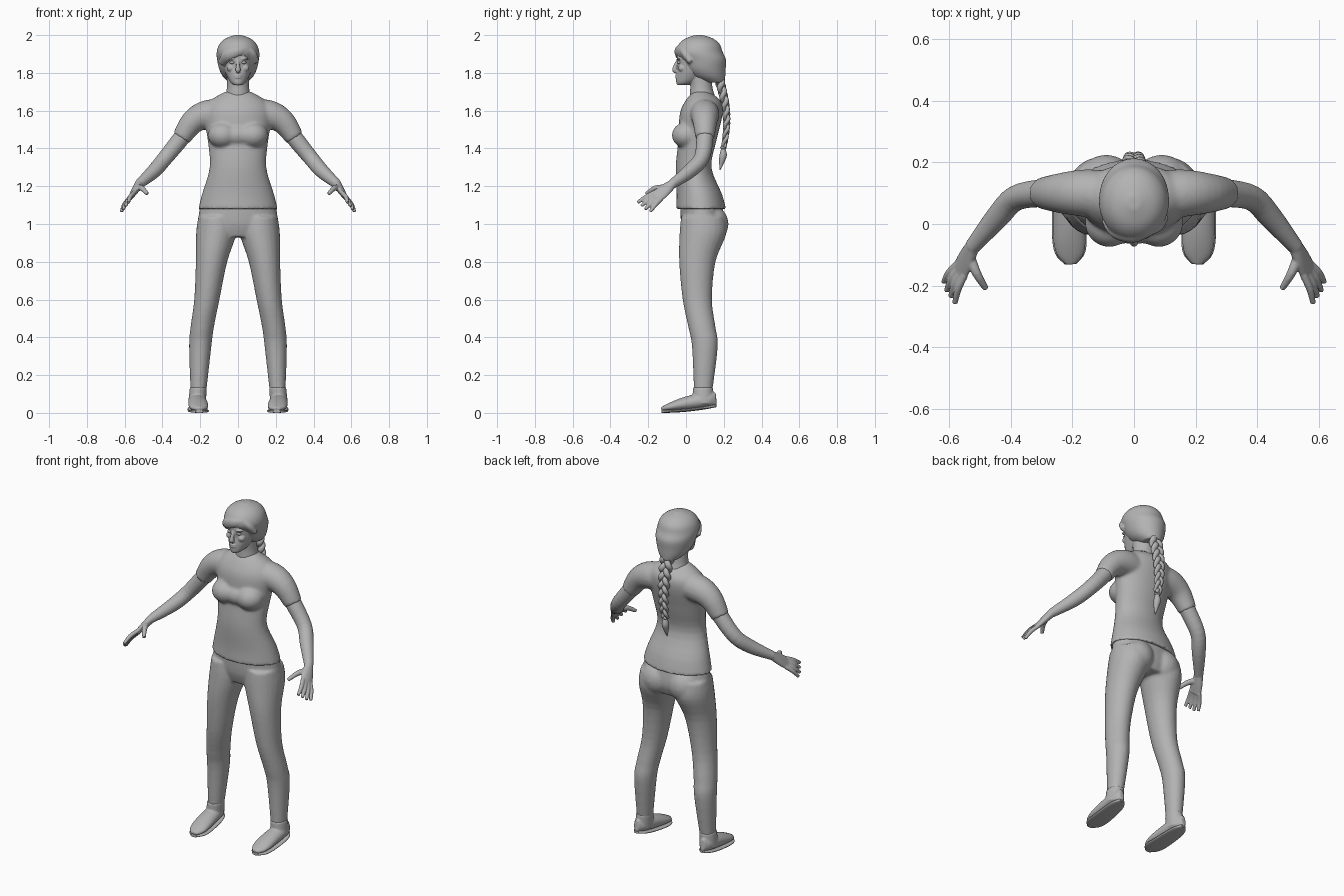
import bpy, bmesh, math
from mathutils import Vector, Matrix

default_cube = bpy.data.objects.get("Cube")
if default_cube:
    bpy.data.objects.remove(default_cube)

COLOUR = (.45, .45, .45, 1)
grey = bpy.data.materials.new("plain grey")
grey.use_nodes = True
grey.diffuse_color = COLOUR
grey.node_tree.nodes["Principled BSDF"].inputs["Base Color"].default_value = COLOUR

SIDES = {"left": 1, "right": -1}
UPWARD = Vector((0, 0, 1))
BACKWARD = Vector((0, 1, 0))


def spline(points, steps):
    """Smooth curve through points of any dimension."""
    curve = []
    last = len(points) - 1
    for i in range(last):
        before, start, end, after = (points[min(max(i + k, 0), last)] for k in (-1, 0, 1, 2))
        for j in range(steps):
            t = j / steps
            curve.append([q + t / 2 * (r - p + t * (2 * p - 5 * q + 4 * r - s + t * (3 * (q - r) + s - p)))
                          for p, q, r, s in zip(before, start, end, after)])
    return curve + [list(points[-1])]


def tube(bm, points, depth=1, up=None, side=1, segments=24, steps=4, power=1):
    """Loft through (x, y, z, half width[, half depth]); rings stay level unless up is given."""
    path = spline(points, steps)
    centres = [Vector((p[0] * side, p[1], p[2])) for p in path]
    rings = []
    for i, p in enumerate(path):
        half_depth = p[4] if len(p) > 4 else p[3] * depth
        across, along = Vector((1, 0, 0)), BACKWARD
        if up:
            ahead = centres[min(i + 1, len(path) - 1)]
            tangent = (ahead - centres[max(i - 1, 0)]).normalized()
            reference = Vector((up[0] * side, up[1], up[2]))
            along = (reference - tangent * reference.dot(tangent)).normalized()
            across = tangent.cross(along)
        ring = []
        for k in range(segments):
            angle = math.tau * k / segments
            c, s = (math.copysign(abs(f(angle)) ** power, f(angle)) for f in (math.cos, math.sin))
            ring.append(bm.verts.new(centres[i] + across * c * p[3] + along * s * half_depth))
        rings.append(ring)
    for lower, upper in zip(rings, rings[1:]):
        for k in range(segments):
            nxt = (k + 1) % segments
            bm.faces.new((lower[k], lower[nxt], upper[nxt], upper[k]))
    bm.faces.new(rings[0])
    bm.faces.new(rings[-1])


def blob(bm, centre, radii):
    matrix = Matrix.Translation(centre) @ Matrix.Diagonal((*radii, 1))
    bmesh.ops.create_uvsphere(bm, u_segments=24, v_segments=14, radius=1, matrix=matrix)


def blob_pair(bm, centre, radii):
    for side in SIDES.values():
        blob(bm, (centre[0] * side, centre[1], centre[2]), radii)


def finish(bm, name, voxel=0, smoothing=0):
    """Turn a bmesh into an object, optionally fused into one skin."""
    bmesh.ops.recalc_face_normals(bm, faces=bm.faces)
    for face in bm.faces:
        face.smooth = len(face.verts) < 5
    mesh = bpy.data.meshes.new(name)
    bm.to_mesh(mesh)
    bm.free()
    mesh.materials.append(grey)
    part = bpy.data.objects.new(name, mesh)
    bpy.context.collection.objects.link(part)
    if voxel:
        fuse = part.modifiers.new("fuse", "REMESH")
        fuse.mode = "VOXEL"
        fuse.voxel_size = voxel
        fuse.use_smooth_shade = True
        soften = part.modifiers.new("soften", "SMOOTH")
        soften.iterations = smoothing


# Shirt: torso, bust and short sleeves
bm = bmesh.new()
tube(bm, [(0, .08, 1.08, .21), (0, .07, 1.16, .19), (0, .04, 1.3, .15), (0, .06, 1.44, .16),
          (0, .08, 1.58, .18), (0, .09, 1.65, .15), (0, .08, 1.7, .07)], depth=.63, segments=40)
blob(bm, (0, 0, 1.47), (.12, .065, .06))
blob_pair(bm, (.08, .005, 1.47), (.08, .08, .07))
for side in SIDES.values():
    tube(bm, [(.04, .09, 1.58, .08), (.16, .1, 1.58, .077), (.24, .1, 1.54, .065), (.3, .1, 1.455, .05)],
         up=BACKWARD, side=side)
finish(bm, "shirt", .008, 8)

# Trousers: pelvis, seat and legs
bm = bmesh.new()
tube(bm, [(0, .08, 1.1, .2), (0, .09, 1, .21), (0, .09, .93, .17)], depth=.55, segments=40)
blob_pair(bm, (.09, .13, 1), (.095, .095, .1))
for side in SIDES.values():
    tube(bm, [(.11, .09, 1.04, .1), (.115, .09, .95, .107), (.14, .06, .8, .083), (.165, .06, .6, .067),
              (.19, .085, .45, .062), (.2, .1, .35, .059), (.21, .09, .1, .041)], depth=1.16, side=side)
finish(bm, "trousers", .008, 6)

# Arms and hands, the fingers fanned from the knuckles
palm_normal = Vector((.8, 0, .6))
spread = Vector((-.45, -.66, .6))
wrist = Vector((.525, -.075, 1.21))
knuckles = Vector((.565, -.155, 1.145))
reach = knuckles - wrist
for word, side in SIDES.items():
    bm = bmesh.new()
    tube(bm, [(.24, .1, 1.535, .044), (.3, .1, 1.455, .045), (.385, .083, 1.35, .041),
              (.445, .02, 1.28, .038), (*wrist, .025)], up=palm_normal, side=side)
    tube(bm, [(*wrist, .025, .023), (*wrist.lerp(knuckles, .5), .036, .019), (*knuckles, .039, .013)],
         up=palm_normal, side=side)
    for finger in range(4):
        offset = spread * (finger - 1.5)
        base = knuckles + offset * .018 - reach * .1
        tip = knuckles + offset * .03 + reach * (.8 if finger == 0 else .9)
        middle = base.lerp(tip, .5) + palm_normal * .007
        tube(bm, [(*base, .012), (*middle, .012), (*tip, .009)], up=palm_normal, side=side, segments=12)
    tube(bm, [(.535, -.1, 1.19, .018), (.51, -.16, 1.19, .015), (.48, -.21, 1.16, .01)],
         up=palm_normal, side=side, segments=12)
    finish(bm, word + "_arm", .004, 3)

# Head and neck with nose, lips, brows and cheeks
bm = bmesh.new()
tube(bm, [(0, .1, 1.62, .08), (0, .085, 1.69, .064), (0, .08, 1.74, .058), (0, .07, 1.82, .058)])
tube(bm, [(0, -.02, 1.735, .02), (0, 0, 1.75, .04), (0, .03, 1.79, .062), (0, .055, 1.83, .077),
          (0, .055, 1.88, .08), (0, .06, 1.93, .078), (0, .07, 1.97, .05)], depth=1.3, segments=32)
tube(bm, [(0, -.04, 1.87, .009), (0, -.055, 1.84, .01), (0, -.06, 1.815, .014), (0, -.05, 1.808, .01)],
     up=BACKWARD, segments=12)
for lip in (1.786, 1.775):
    blob(bm, (0, -.047, lip), (.02, .011, .005))
blob(bm, (0, -.035, 1.748), (.02, .016, .013))
blob_pair(bm, (.03, -.036, 1.875), (.025, .014, .007))
blob_pair(bm, (.038, -.02, 1.825), (.022, .022, .02))
finish(bm, "head", .004, 3)

bm = bmesh.new()
blob_pair(bm, (.03, -.035, 1.855), (.014, .013, .008))
finish(bm, "eyes")

# Hair: cap with a swept fringe
bm = bmesh.new()
tube(bm, [(0, .15, 1.75, .05), (0, .12, 1.78, .08), (0, .1, 1.82, .1), (0, .09, 1.87, .111),
          (0, .07, 1.91, .113), (0, .07, 1.95, .1), (0, .07, 1.98, .07), (0, .07, 2, .02)],
     depth=1.1, segments=40)
tube(bm, [(.05, -.03, 1.93, .015), (0, -.045, 1.915, .026), (-.055, -.03, 1.89, .03),
          (-.09, .015, 1.85, .02)], depth=.6, up=BACKWARD)
tube(bm, [(.045, -.03, 1.93, .012), (.075, -.01, 1.9, .022), (.095, .025, 1.855, .02)],
     depth=.7, up=BACKWARD)
finish(bm, "hair", .006, 5)

# Braid: three woven strands, tie and tuft
bm = bmesh.new()
COUNT = 60
for strand in range(3):
    points = []
    for i in range(COUNT + 1):
        f = i / COUNT
        turn = math.tau * (2.5 * f + strand / 3)
        size = 1 - .45 * f
        points.append((.026 * size * math.sin(turn),
                       .175 + .04 * math.sin(2.5 * f) + .012 * size * math.sin(2 * turn),
                       1.77 - .365 * f, .019 * size))
    tube(bm, points, depth=.85, up=BACKWARD, segments=12, steps=1)
finish(bm, "braid")

bm = bmesh.new()
blob(bm, (0, .198, 1.405), (.017, .017, .01))
finish(bm, "braid_tie")

bm = bmesh.new()
tube(bm, [(0, .197, 1.405, .01), (0, .197, 1.365, .02), (0, .19, 1.33, .015), (0, .18, 1.285, .002)],
     segments=14)
finish(bm, "braid_tuft")

# Shoes and soles, both following one footprint from heel to toe
for word, side in SIDES.items():
    upper, sole = [], []
    for i in range(13):
        t = i / 12
        x, y = .22 - .015 * t, .16 - .29 * t
        width = (.045 + .012 * t) * math.sqrt(max(.1, 1 - (2 * t - 1) ** 4))
        bottom = .03 * (1 - t) ** 2
        top = .11 - .08 * t ** 2
        upper.append((x, y, (top + bottom) / 2 + .004, width, (top - bottom) / 2 - .004))
        sole.append((x, y, bottom + .008, width * 1.06, .008))
    bm = bmesh.new()
    tube(bm, upper, up=UPWARD, side=side, steps=2)
    tube(bm, [(.217, .09, .05, .047), (.21, .09, .135, .045)], depth=1.2, side=side)
    finish(bm, word + "_shoe", .005, 4)
    bm = bmesh.new()
    tube(bm, sole, up=UPWARD, side=side, steps=2, power=.7)
    finish(bm, word + "_sole")
